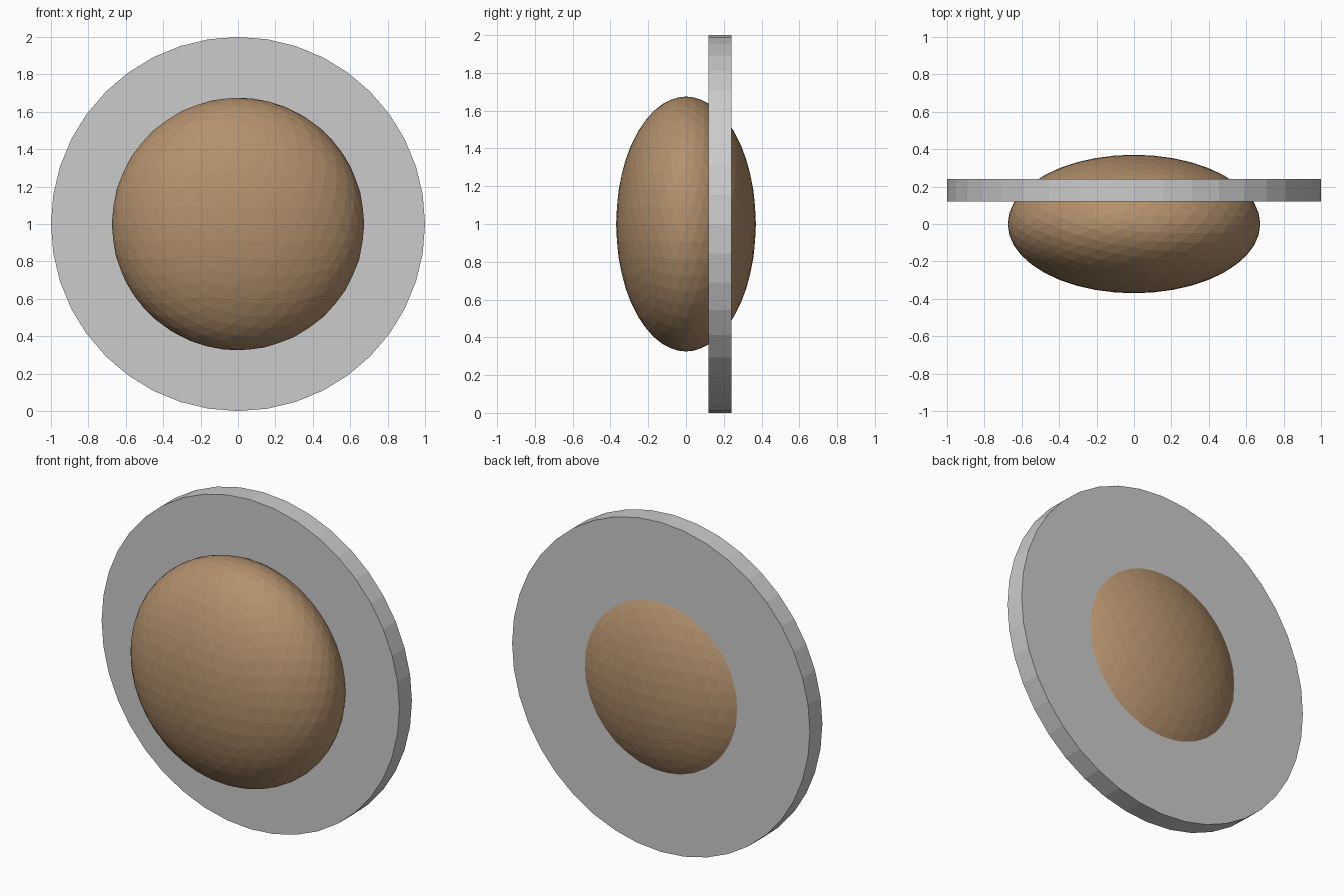
import bpy
from math import pi

if "Cube" in bpy.data.objects:
    bpy.data.objects.remove(bpy.data.objects["Cube"])


def finish(name, scale=(1, 1, 1), color=None):
    obj = bpy.context.object
    obj.name = name
    obj.scale = scale
    bpy.ops.object.transform_apply(location=False, rotation=True, scale=True)
    if color:
        mat = bpy.data.materials.new(name + "_material")
        mat.diffuse_color = color
        mat.use_nodes = True
        mat.node_tree.nodes["Principled BSDF"].inputs["Base Color"].default_value = mat.diffuse_color
        obj.data.materials.append(mat)
    return obj


# Upright grey disc
bpy.ops.mesh.primitive_cylinder_add(
    vertices=40, radius=1, depth=0.12, location=(0, 0.18, 1), rotation=(pi / 2, 0, 0))
finish("disc")

# Flattened faceted dome passing through the disc
bpy.ops.mesh.primitive_ico_sphere_add(subdivisions=4, radius=1, location=(0, 0, 1))
finish("dome", (0.675, 0.37, 0.675), (0.45, 0.28, 0.15, 1))
